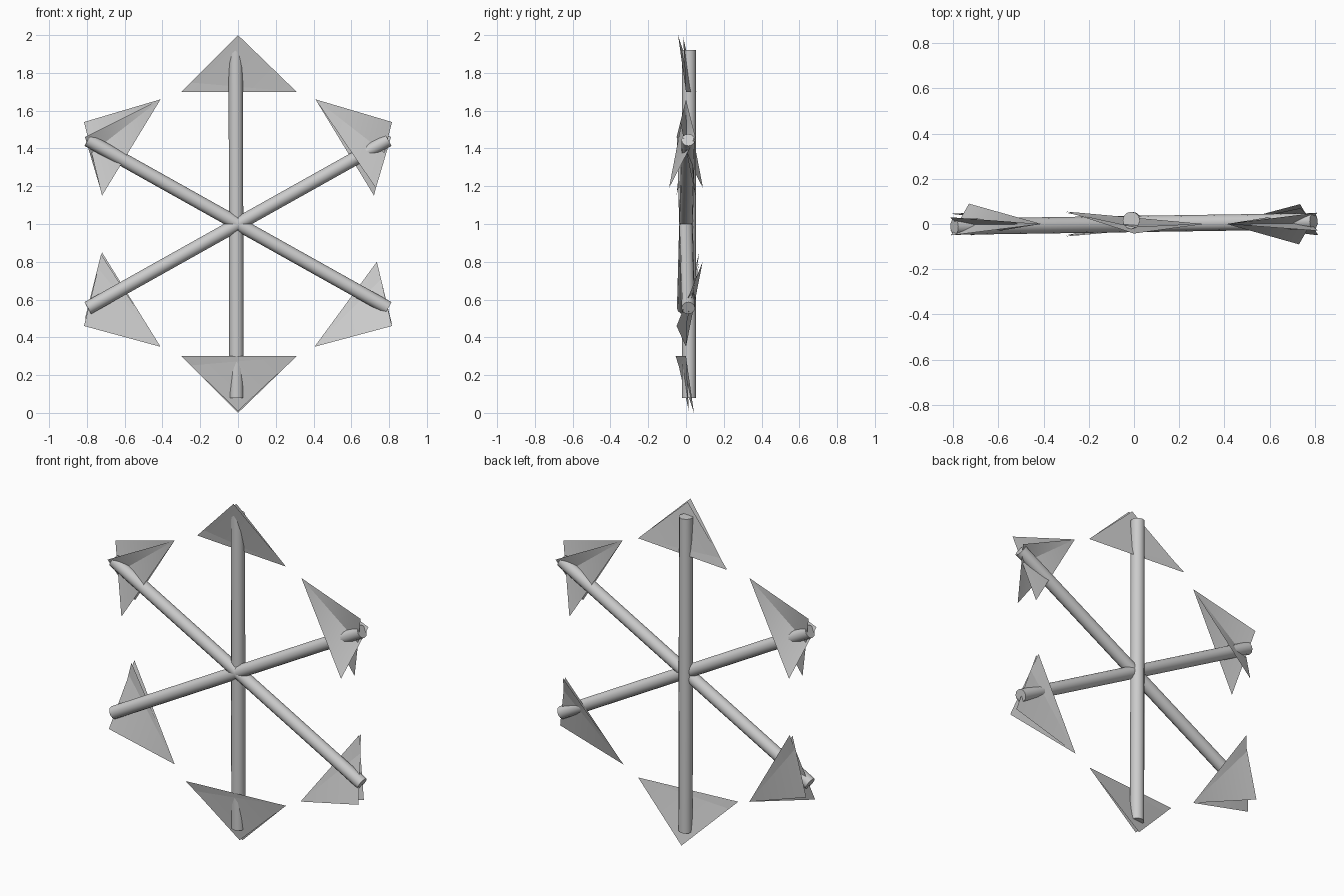
import bpy, bmesh, math
from mathutils import Vector

if "Cube" in bpy.data.objects:
    bpy.data.objects.remove(bpy.data.objects["Cube"])

grey = bpy.data.materials.new("light_grey")
grey.diffuse_color = (0.6, 0.6, 0.6, 1)
grey.use_nodes = True
grey.node_tree.nodes["Principled BSDF"].inputs["Base Color"].default_value = grey.diffuse_color


def finish(name, bm):
    me = bpy.data.meshes.new(name)
    bm.to_mesh(me)
    bm.free()
    me.materials.append(grey)
    ob = bpy.data.objects.new(name, me)
    bpy.context.collection.objects.link(ob)
    return ob


def shaft(name, a, b, r=0.038, sides=12):
    """Straight rod with flat caps between two points."""
    a, b = Vector(a), Vector(b)
    d = b - a
    bm = bmesh.new()
    bmesh.ops.create_cone(bm, cap_ends=True, segments=sides, radius1=r, radius2=r, depth=d.length)
    bmesh.ops.transform(bm, matrix=d.to_track_quat('Z', 'Y').to_matrix().to_4x4(), verts=bm.verts)
    bmesh.ops.translate(bm, vec=(a + b) / 2, verts=bm.verts)
    for f in bm.faces:
        f.smooth = len(f.verts) == 4
    finish(name, bm)


def arrowhead(name, corner, sheet_1, sheet_2):
    """Two thin triangular sheets hinged on one shared corner."""
    bm = bmesh.new()
    c = bm.verts.new(corner)
    for tip, barb in (sheet_1, sheet_2):
        f = bm.faces.new((c, bm.verts.new(tip), bm.verts.new(barb)))
        f.smooth = True
    finish(name, bm)


# Rods: one upright, four slanting spokes
shaft("upright_shaft", (-0.008, 0.016, 0.08), (-0.012, 0.016, 1.92))
for sx, side in ((1, "right"), (-1, "left")):
    for sz, level in ((1, "upper"), (-1, "lower")):
        shaft(f"{level}_{side}_shaft", (0, 0, 1),
              (0.795 * sx, 0.012 * sx, 1 + 0.445 * sz), r=0.036)

# Top and bottom heads: half-turn copies about the x axis
for s, level in ((1, "top"), (-1, "bottom")):
    def p(x, y, z):
        return (x, y * s, 1 + z * s)
    arrowhead(f"{level}_arrowhead", p(0.31, 0, 0.70),
              (p(0, -0.042, 1.0), p(-0.30, 0.055, 0.70)),
              (p(0, -0.015, 0.99), p(-0.30, 0.050, 0.70)))

# Upper side heads: half-turn copies about the z axis, sheets crossing
for s, side in ((1, "right"), (-1, "left")):
    def p(x, y, z):
        return (x * s, y * s, z)
    arrowhead(f"upper_{side}_arrowhead", p(0.41, 0, 1.66),
              (p(0.815, -0.03, 1.54), p(0.72, 0.05, 1.15)),
              (p(0.81, 0.05, 1.46), p(0.73, -0.09, 1.19)))

# Lower side heads
arrowhead("lower_right_arrowhead", (0.405, 0, 0.35),
          ((0.815, -0.05, 0.46), (0.735, 0.088, 0.80)),
          ((0.815, 0.0, 0.47), (0.735, 0.07, 0.80)))
arrowhead("lower_left_arrowhead", (-0.41, 0, 0.35),
          ((-0.815, -0.03, 0.46), (-0.72, 0.07, 0.85)),
          ((-0.81, 0.045, 0.50), (-0.725, 0.05, 0.84)))
